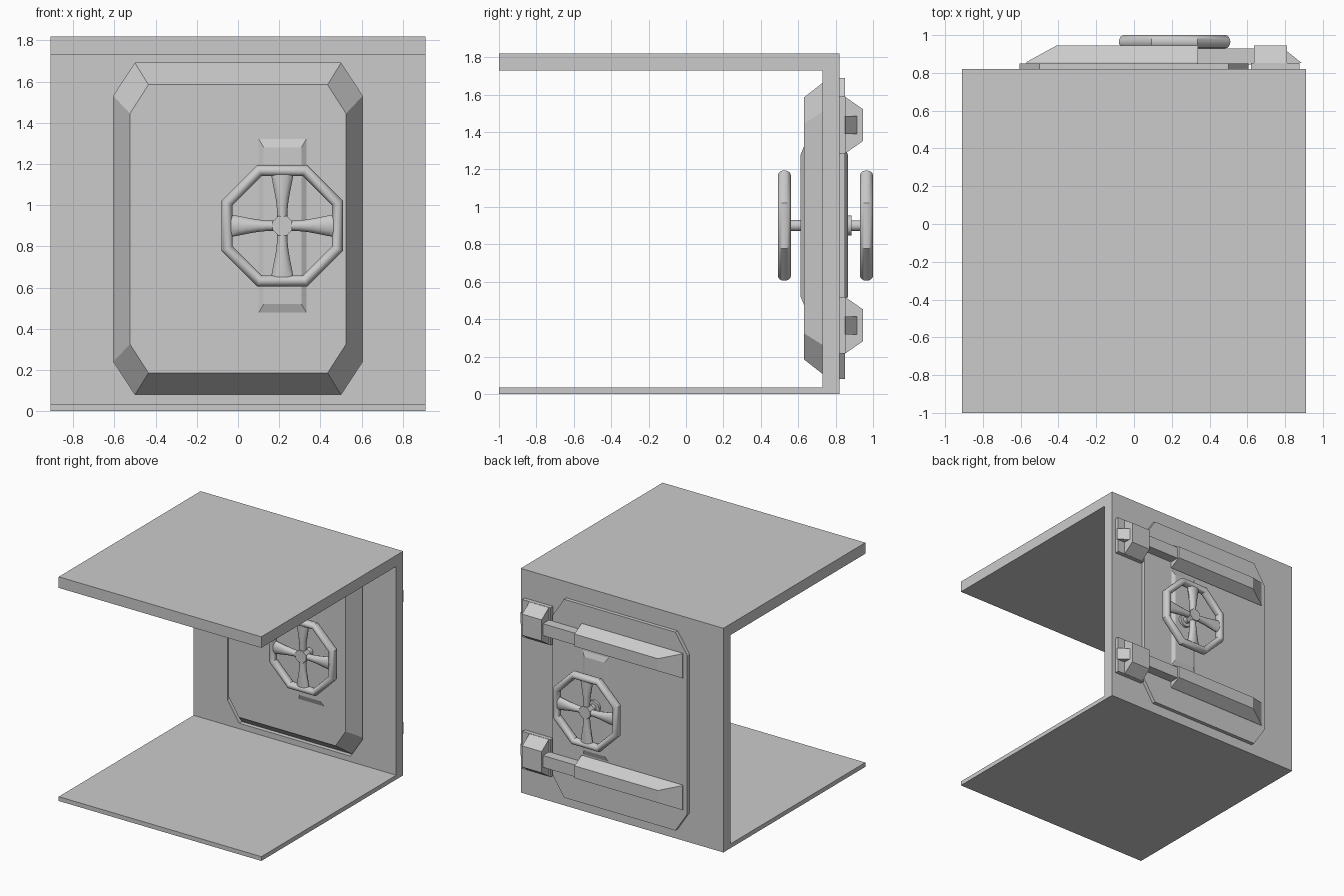
import bpy, bmesh, math
from mathutils import Vector, Matrix

if "Cube" in bpy.data.objects:
    bpy.data.objects.remove(bpy.data.objects["Cube"])

steel = bpy.data.materials.new("grey_steel")
steel.diffuse_color = (0.6, 0.6, 0.6, 1)
steel.use_nodes = True
steel.node_tree.nodes["Principled BSDF"].inputs["Base Color"].default_value = steel.diffuse_color
CZ, WX = 0.9, 0.215          # door centre height, wheel centre x


def finish(name, bm, smooth=False):
    bmesh.ops.remove_doubles(bm, verts=bm.verts, dist=1e-5)
    bmesh.ops.recalc_face_normals(bm, faces=bm.faces)
    me = bpy.data.meshes.new(name)
    bm.to_mesh(me)
    bm.free()
    ob = bpy.data.objects.new(name, me)
    bpy.context.collection.objects.link(ob)
    me.materials.append(steel)
    if smooth:
        bpy.ops.object.select_all(action='DESELECT')
        ob.select_set(True)
        bpy.context.view_layer.objects.active = ob
        bpy.ops.object.shade_smooth_by_angle(angle=math.radians(35))
    return ob


def loft(bm, rings, caps=True, closed=False):
    """Skin a list of equal-length point rings."""
    vs = [[bm.verts.new(p) for p in r] for r in rings]
    n = len(vs[0])
    pairs = list(zip(vs, vs[1:])) + ([(vs[-1], vs[0])] if closed else [])
    for a, b in pairs:
        for i in range(n):
            j = (i + 1) % n
            bm.faces.new((a[i], a[j], b[j], b[i]))
    if caps and not closed:
        bm.faces.new(vs[0])
        bm.faces.new(vs[-1])


def box(name, x, y, z):
    bm = bmesh.new()
    loft(bm, [[(x[0], b, z[0]), (x[1], b, z[0]), (x[1], b, z[1]), (x[0], b, z[1])] for b in y])
    return finish(name, bm)


def octagon(y, hx, hz, fx, fz):
    """Chamfered rectangle: half sizes hx, hz and flat half lengths fx, fz."""
    q = [(hx, fz), (fx, hz), (-fx, hz), (-hx, fz), (-hx, -fz), (-fx, -hz), (fx, -hz), (hx, -fz)]
    return [(a, y, CZ - 0.015 + b) for a, b in q]


def rect(y, x, hz, cz):
    return [(x[0], y, cz - hz), (x[1], y, cz - hz), (x[1], y, cz + hz), (x[0], y, cz + hz)]


# Roof and floor slabs
box("roof_slab", (-0.91, 0.91), (-1, 0.82), (1.73, 1.82))
box("floor_slab", (-0.91, 0.91), (-1, 0.82), (0, 0.035))

# Wall with a chamfered door opening
OUT = (0.605, 0.805, 0.5, 0.645)
bm = bmesh.new()
faces = []
for y in (0.73, 0.82):
    o = [bm.verts.new(p) for p in octagon(y, *OUT)]
    c = [bm.verts.new((x, y, z)) for x, z in ((0.91, 1.73), (-0.91, 1.73), (-0.91, 0.035), (0.91, 0.035))]
    for k in range(4):
        bm.faces.new((o[2 * k], o[2 * k + 1], c[k]))
        bm.faces.new((o[2 * k + 1], o[(2 * k + 2) % 8], c[(k + 1) % 4], c[k]))
    faces.append((o, c))
(o0, c0), (o1, c1) = faces
for a, b in ((o0, o1), (c0, c1)):
    for i in range(len(a)):
        j = (i + 1) % len(a)
        bm.faces.new((a[i], a[j], b[j], b[i]))
finish("door_wall", bm)

# Door plug: bevelled on the inside, flat lip on the outside
bm = bmesh.new()
loft(bm, [octagon(0.63, 0.525, 0.7, 0.435, 0.56), octagon(0.765, *OUT), octagon(0.85, *OUT)])
finish("door", bm)

# Raised lock plates on both faces of the door
for name, y0, y1 in (("inner_lock_plate", 0.635, 0.613), ("outer_lock_plate", 0.845, 0.865)):
    bm = bmesh.new()
    loft(bm, [rect(y0, (0.093, 0.34), 0.435, CZ), rect(y1, (0.125, 0.308), 0.38, CZ)])
    finish(name, bm)

# Hinge straps, mirrored about the door centre height
for tag, cz in (("upper", 1.437), ("lower", 0.367)):
    # wide strap with a sloped free end
    bm = bmesh.new()
    loft(bm, [rect(0.845, (-0.57, 0.34), 0.1, cz), rect(0.857, (-0.57, 0.34), 0.1, cz),
              rect(0.945, (-0.41, 0.34), 0.05, cz)])
    finish(tag + "_strap", bm)
    # narrow arm into the hinge
    box(tag + "_arm", (0.33, 0.66), (0.845, 0.928), (cz - 0.048, cz + 0.048))
    # hinge knuckle
    bm = bmesh.new()
    loft(bm, [rect(0.85, (0.635, 0.81), 0.152, cz), rect(0.945, (0.635, 0.81), 0.086, cz)])
    finish(tag + "_knuckle", bm)
    # wall plate
    box(tag + "_hinge_plate", (0.62, 0.875), (0.815, 0.853), (cz - 0.152, cz + 0.152))
    # wedge-shaped clip at the outer end
    bm = bmesh.new()
    loft(bm, [[(0.8, 0.845, z), (0.888, 0.852, z), (0.81, 0.915, z), (0.8, 0.915, z)]
              for z in (cz - 0.048, cz + 0.048)])
    finish(tag + "_hinge_clip", bm)


def ellipse(centre, u, v, n=16):
    return [centre + u * math.cos(2 * math.pi * i / n) + v * math.sin(2 * math.pi * i / n) for i in range(n)]


Y = Vector((0, 1, 0))


def disc(y, r, n):
    off = math.pi / n
    return [(WX + r * math.cos(off + 2 * math.pi * i / n), y, CZ + r * math.sin(off + 2 * math.pi * i / n))
            for i in range(n)]


def handwheel(tag, yc):
    c = Vector((WX, yc, CZ))
    k = 1 / math.cos(math.pi / 8)
    # eight-sided rim with a rounded section
    bm = bmesh.new()
    rings = []
    for i in range(8):
        a = math.pi / 8 + i * math.pi / 4
        d = Vector((math.cos(a), 0, math.sin(a)))
        rings.append(ellipse(c + d * 0.268 * k, d * 0.027 * k, Y * 0.035))
    loft(bm, rings, closed=True)
    finish(tag + "_wheel_rim", bm, True)
    # flared spokes
    bm = bmesh.new()
    for i in range(4):
        a = i * math.pi / 2
        d = Vector((math.cos(a), 0, math.sin(a)))
        s = Vector((-d.z, 0, d.x))
        loft(bm, [ellipse(c + d * r, s * w, Y * min(w, 0.028), 12) for r, w in
                  ((0.02, 0.024), (0.07, 0.025), (0.12, 0.03), (0.17, 0.039), (0.215, 0.048), (0.25, 0.054))])
    finish(tag + "_wheel_spokes", bm, True)
    # hub
    bm = bmesh.new()
    loft(bm, [disc(yc - 0.03, 0.052, 8), disc(yc + 0.03, 0.052, 8)])
    finish(tag + "_wheel_hub", bm)


handwheel("inner", 0.526)
handwheel("outer", 0.965)

# Shafts and collar joining the wheels to the door
for name, y0, y1, r in (("inner_shaft", 0.54, 0.63, 0.03), ("outer_shaft", 0.855, 0.95, 0.029),
                        ("outer_collar", 0.86, 0.886, 0.055)):
    bm = bmesh.new()
    loft(bm, [disc(y0, r, 16), disc(y1, r, 16)])
    finish(name, bm, True)
